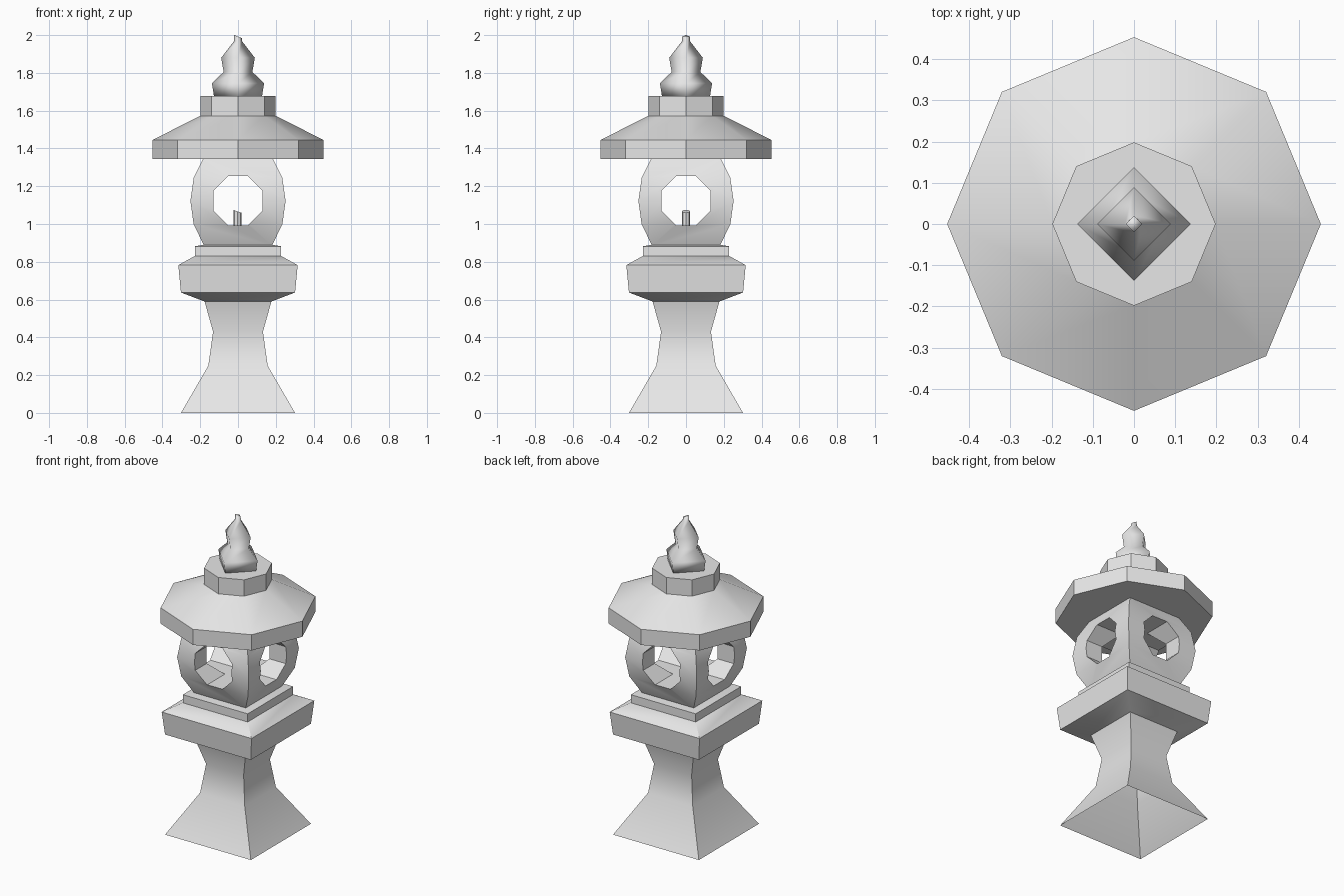
import bpy, bmesh, math
from math import radians, sqrt
from mathutils import Matrix, Vector

cube = bpy.data.objects.get("Cube")
if cube:
    bpy.data.objects.remove(cube, do_unlink=True)

stone = bpy.data.materials.new("grey_stone")
stone.use_nodes = True
grey = (0.8, 0.8, 0.8, 1)
stone.diffuse_color = grey
stone.node_tree.nodes["Principled BSDF"].inputs["Base Color"].default_value = grey


def loft(name, profile, sides, turn=0, cap_bottom=True, cap_top=True, top_slope=0):
    """Stack polygon rings from (radius, height) pairs; the last ring can slant along x."""
    bm = bmesh.new()
    rings = []
    for i, (r, z) in enumerate(profile):
        slope = top_slope if i == len(profile) - 1 else 0
        ring = []
        for k in range(sides):
            a = radians(turn) + math.tau * k / sides
            x, y = r * math.cos(a), r * math.sin(a)
            ring.append(bm.verts.new((x, y, z + slope * x)))
        rings.append(ring)
    for low, high in zip(rings, rings[1:]):
        for k in range(sides):
            n = (k + 1) % sides
            bm.faces.new((low[k], low[n], high[n], high[k]))
    if cap_bottom:
        bm.faces.new(rings[0][::-1])
    if cap_top:
        bm.faces.new(rings[-1])
    mesh = bpy.data.meshes.new(name)
    bm.to_mesh(mesh)
    bm.free()
    mesh.materials.append(stone)
    obj = bpy.data.objects.new(name, mesh)
    bpy.context.collection.objects.link(obj)
    return obj


def square(profile):
    """Turn half-widths into corner radii."""
    return [(w * sqrt(2), z) for w, z in profile]


def activate(obj):
    bpy.ops.object.select_all(action="DESELECT")
    obj.select_set(True)
    bpy.context.view_layer.objects.active = obj


def smooth(obj, angle=30):
    activate(obj)
    bpy.ops.object.shade_smooth_by_angle(angle=radians(angle))


# Flared pedestal, hollow underneath, with its platform and step
pedestal = loft("pedestal", square([
    (0.302, 0), (0.157, 0.25), (0.132, 0.43), (0.177, 0.59),
    (0.302, 0.637), (0.316, 0.782), (0.234, 0.828), (0.228, 0.83),
    (0.228, 0.882), (0.18, 0.89)]), 4, 45, cap_bottom=False)
smooth(pedestal)

# Lamp housing with two crossing octagonal windows
housing = loft("lamp_housing", square([
    (0.18, 0.885), (0.235, 1.0), (0.252, 1.123), (0.234, 1.247),
    (0.185, 1.345)]), 4, 45)
window_radius = 0.13 / math.cos(radians(22.5))
for axis in "XY":
    cutter = loft("window_cutter", [(window_radius, -1), (window_radius, 1)], 8, 22.5)
    cutter.data.transform(Matrix.Translation(Vector((0, 0, 1.123)))
                          @ Matrix.Rotation(radians(90), 4, axis))
    cutter.hide_render = True
    cut = housing.modifiers.new("window", "BOOLEAN")
    cut.operation = "DIFFERENCE"
    cut.solver = "EXACT"
    cut.object = cutter
    activate(housing)
    bpy.ops.object.modifier_apply(modifier=cut.name)
    bpy.data.objects.remove(cutter, do_unlink=True)
smooth(housing)

# Candle standing on the window floor
candle = loft("candle", [(0.022, 0.99), (0.022, 1.067)], 8, 0, top_slope=-0.35)
candle.location.x = -0.003
smooth(candle)

# Octagonal roof and collar
roof = loft("roof", [(0.453, 1.345), (0.453, 1.445), (0.198, 1.573),
                     (0.198, 1.677)], 8)
smooth(roof)

# Four-sided finial with two bulges and a slanted tip
finial = loft("finial", [(0.127, 1.675), (0.138, 1.745), (0.076, 1.805),
                         (0.089, 1.88), (0.022, 1.967), (0.02, 1.992)],
              4, 0, top_slope=-0.4)
smooth(finial, 180)
